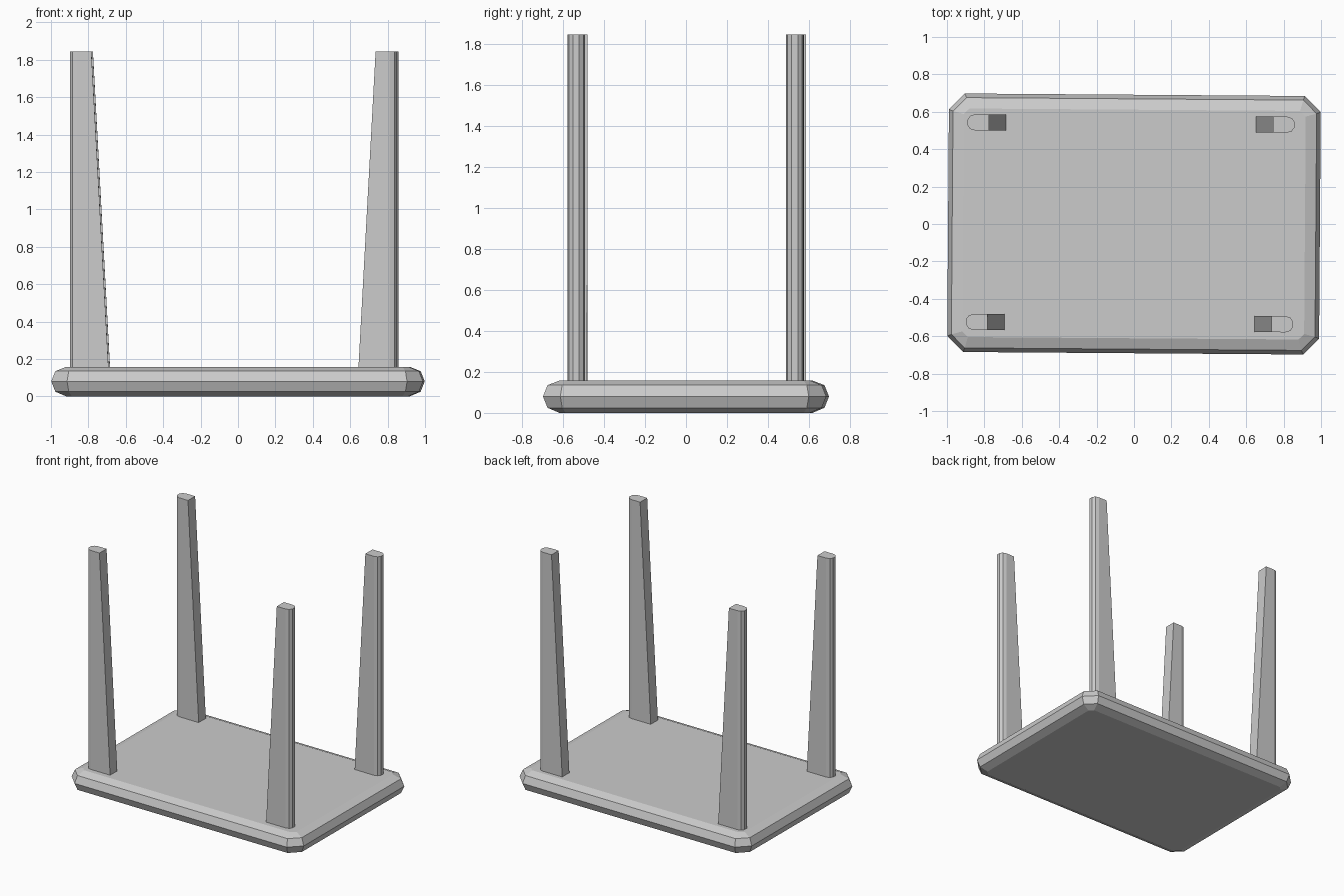
import bpy, bmesh, math
from mathutils import Matrix

cube = bpy.data.objects.get("Cube")
if cube:
    bpy.data.objects.remove(cube, do_unlink=True)

TURN = Matrix.Rotation(math.radians(-0.42), 4, 'Z')  # whole table sits slightly turned

grey = bpy.data.materials.new("plain grey")
grey.use_nodes = True
colour = (0.6, 0.6, 0.6, 1)
grey.diffuse_color = colour
grey.node_tree.nodes["Principled BSDF"].inputs["Base Color"].default_value = colour


def loft(name, rings):
    """Skin a stack of matching point rings into one closed solid."""
    bm = bmesh.new()
    loops = [[bm.verts.new(p) for p in ring] for ring in rings]
    n = len(loops[0])
    for low, high in zip(loops, loops[1:]):
        for i in range(n):
            j = (i + 1) % n
            bm.faces.new((low[i], low[j], high[j], high[i]))
    bm.faces.new(loops[0][::-1])
    bm.faces.new(loops[-1])
    bmesh.ops.recalc_face_normals(bm, faces=bm.faces)
    bm.transform(TURN)
    mesh = bpy.data.meshes.new(name)
    bm.to_mesh(mesh)
    bm.free()
    mesh.materials.append(grey)
    obj = bpy.data.objects.new(name, mesh)
    bpy.context.collection.objects.link(obj)
    return obj


def clipped_rectangle(inset, cut, z):
    hx, hy = 0.994 - inset, 0.691 - inset
    quarter = [(hx, hy - cut), (hx - cut, hy)]
    pts = quarter + [(-x, y) for x, y in quarter[::-1]]
    pts += [(-x, -y) for x, y in pts]
    return [(x, y, z) for x, y in pts]


# Table top, lying upside down, with a faceted rim: inset, corner cut, height
RIM = [(0.08, 0.03, 0), (0.022, 0.072, 0.025), (0, 0.085, 0.08),
       (0.022, 0.072, 0.135), (0.08, 0.03, 0.158)]
loft("table_top", [clipped_rectangle(*r) for r in RIM])

# Legs: rounded outer edge, flat inner face that tapers toward the foot
ARC = [(0.04, 0.043), (0.014, 0.035), (0, 0.015)]


def leg(name, side, y):
    def ring(width, z):
        half = [(width, 0.043)] + ARC
        pts = half + [(d, -w) for d, w in half[::-1]]
        return [(side * (0.874 - d) - 0.02, y + w, z) for d, w in pts]
    loft(name, [ring(0.206, 0.15), ring(0.114, 1.845)])


for side, side_name in ((1, "left"), (-1, "right")):
    for y, end_name in ((-0.53, "front"), (0.537, "back")):
        leg(f"{end_name}_{side_name}_leg", side, y)
